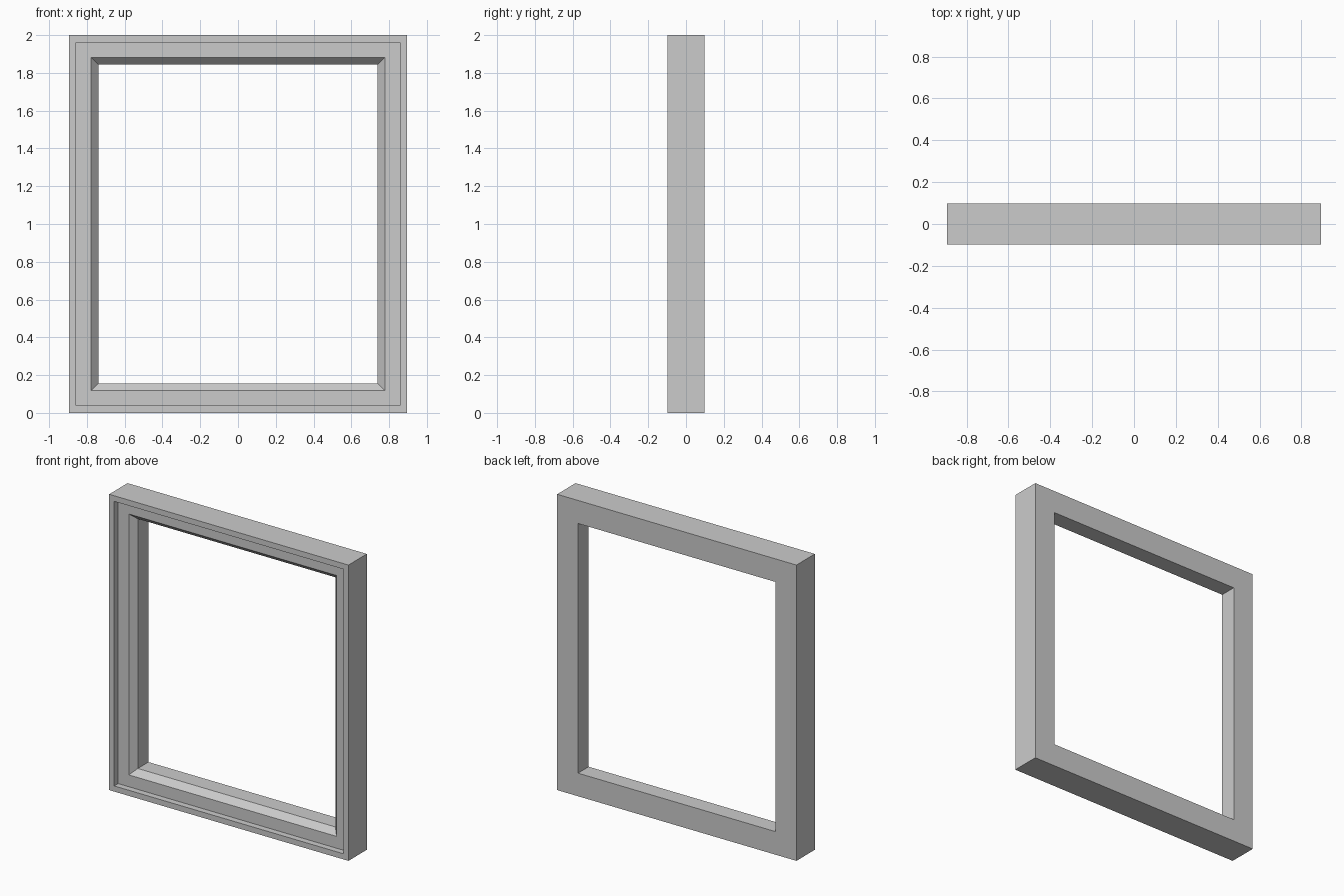
import bpy, bmesh

if "Cube" in bpy.data.objects:
    bpy.data.objects.remove(bpy.data.objects["Cube"])

HALF_W, HEIGHT, HALF_D = 0.895, 2.0, 0.0985

# Frame cross-section: (inset from the outer edge, depth behind the front)
profile = [
    (0.0, 0.0),             # outer front edge
    (0.038, 0.0),           # raised rim
    (0.038, 0.042),         # step back to the recessed face
    (0.118, 0.042),         # recessed face
    (0.156, 0.083),         # bevel towards the opening
    (0.156, 2 * HALF_D),    # inner wall
    (0.0, 2 * HALF_D),      # flat back
]

# Sweep the section around the rectangle with mitred corners
bm = bmesh.new()


def ring(inset, depth):
    x, y = HALF_W - inset, depth - HALF_D
    z0, z1 = inset, HEIGHT - inset
    return [bm.verts.new(p) for p in
            ((-x, y, z0), (x, y, z0), (x, y, z1), (-x, y, z1))]


rings = [ring(*p) for p in profile]
for i, a in enumerate(rings):
    b = rings[(i + 1) % len(rings)]
    for j in range(4):
        k = (j + 1) % 4
        bm.faces.new((a[j], a[k], b[k], b[j]))
bmesh.ops.recalc_face_normals(bm, faces=bm.faces)

mesh = bpy.data.meshes.new("window_frame")
bm.to_mesh(mesh)
bm.free()
bpy.context.collection.objects.link(bpy.data.objects.new("window_frame", mesh))
